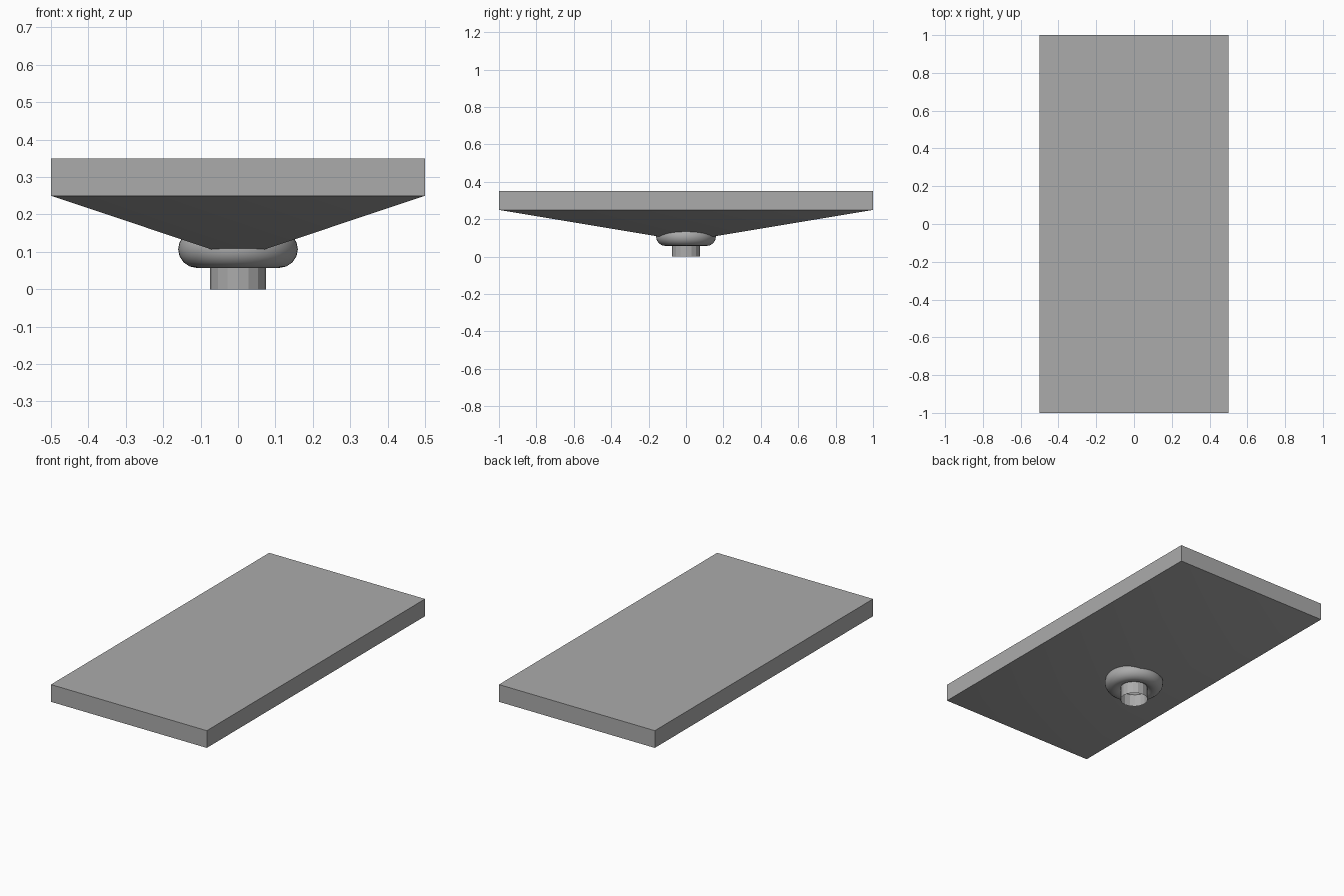
import bpy
from math import pi, sqrt

cube = bpy.data.objects.get("Cube")
if cube:
    bpy.data.objects.remove(cube, do_unlink=True)

grey = bpy.data.materials.new("plain_grey")
grey.use_nodes = True
colour = (0.41, 0.41, 0.41, 1)
grey.diffuse_color = colour
grey.node_tree.nodes["Principled BSDF"].inputs["Base Color"].default_value = colour


def finish(name, smooth=False):
    """Name the active part, apply its scale and give it the material."""
    part = bpy.context.object
    part.name = name
    bpy.ops.object.transform_apply(location=False, rotation=True, scale=True)
    part.data.materials.append(grey)
    if smooth:
        bpy.ops.object.shade_smooth_by_angle(angle=pi / 6)


# Flat rectangular slab
bpy.ops.mesh.primitive_cube_add(size=1, location=(0, 0, 0.3))
bpy.context.object.scale = (1, 2, 0.1)
finish("table_top")

# Shallow four-sided taper below the slab, its rim meeting the slab edges
bpy.ops.mesh.primitive_cone_add(vertices=4, radius1=0, radius2=sqrt(2), depth=0.167,
                                end_fill_type='NOTHING', location=(0, 0, 0.1665),
                                rotation=(0, 0, pi / 4))
bpy.ops.object.transform_apply(location=False, rotation=True, scale=False)
bpy.context.object.scale = (0.5, 1, 1)
finish("underside_taper", smooth=True)

# Rounded collar around the tip of the taper
bpy.ops.mesh.primitive_torus_add(major_radius=0.11, minor_radius=0.05,
                                 major_segments=48, minor_segments=16,
                                 location=(0, 0, 0.107))
finish("collar", smooth=True)

# Short open tube below the collar
bpy.ops.mesh.primitive_cylinder_add(vertices=16, radius=0.075, depth=0.11,
                                    end_fill_type='NOTHING', location=(0, 0, 0.055))
finish("foot_tube")
